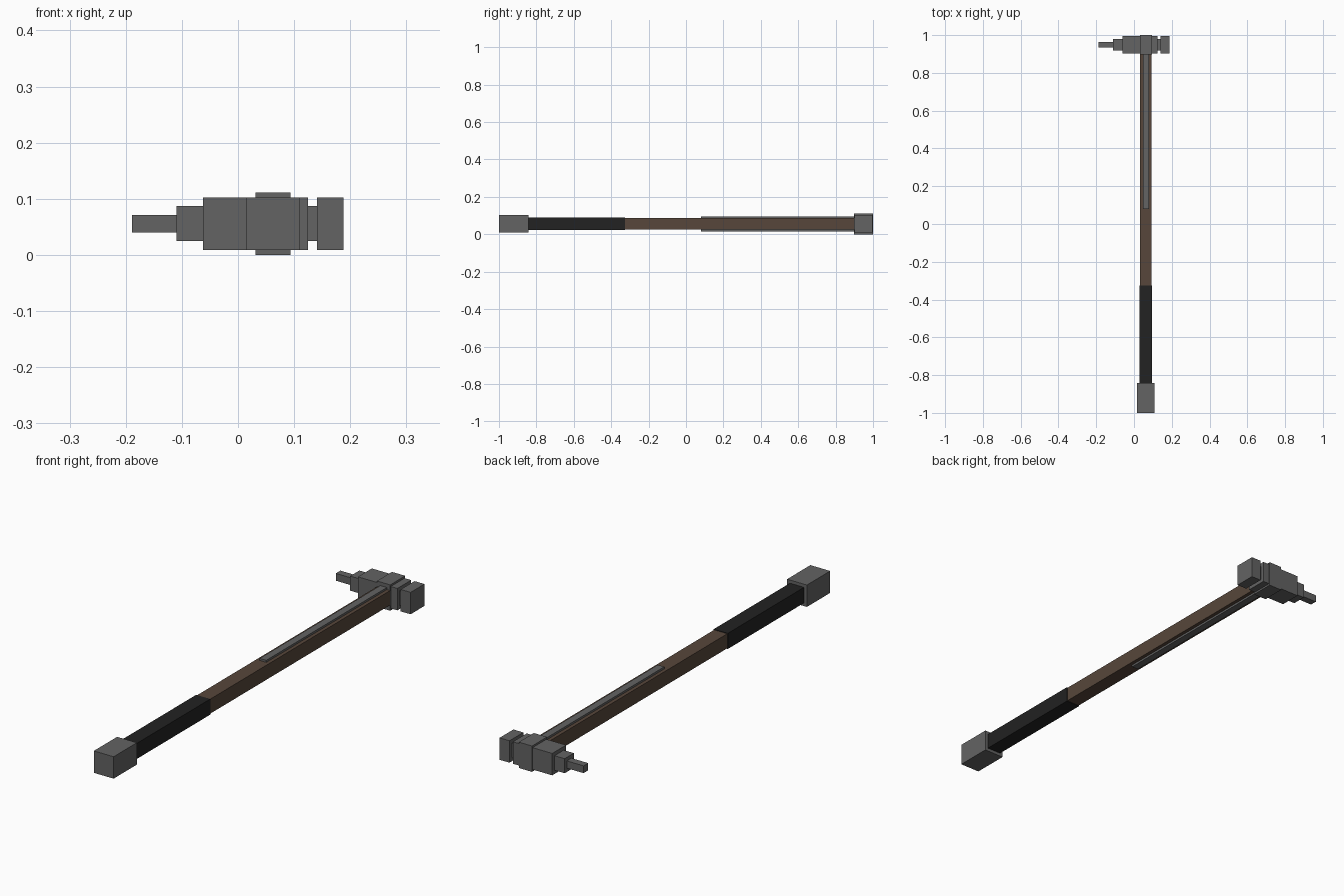
import bpy

if "Cube" in bpy.data.objects:
    bpy.data.objects.remove(bpy.data.objects["Cube"])


def material(name, rgb):
    m = bpy.data.materials.new(name)
    m.diffuse_color = (*rgb, 1.0)
    m.use_nodes = True
    m.node_tree.nodes["Principled BSDF"].inputs["Base Color"].default_value = m.diffuse_color
    return m


steel = material("dark_steel", (0.125, 0.125, 0.125))
wood = material("brown_wood", (0.095, 0.062, 0.043))
leather = material("black_leather", (0.016, 0.016, 0.016))

AXIS_X, HEAD_Y, AXIS_Z = 0.0625, 0.949, 0.0555


def box(name, xr, yr, zr, mat):
    """Box given by its (min, max) range on each axis."""
    ranges = (xr, yr, zr)
    bpy.ops.mesh.primitive_cube_add(size=1, location=[sum(r) / 2 for r in ranges])
    ob = bpy.context.object
    ob.name = name
    ob.scale = [r[1] - r[0] for r in ranges]
    bpy.ops.object.transform_apply(location=False, rotation=False, scale=True)
    ob.data.materials.append(mat)
    return ob


def around(centre, half):
    return (centre - half, centre + half)


# Handle: square bars running along y
for name, y0, y1, half, mat in (
    ("pommel", -1.0, -0.842, 0.047, steel),
    ("grip", -0.842, -0.325, 0.0335, leather),
    ("shaft", -0.325, 0.91, 0.0312, wood),
):
    box(name, around(AXIS_X, half), (y0, y1), around(AXIS_Z, half), mat)

# Head: square blocks running along x, from spike to hammer face
for name, x0, x1, half in (
    ("spike_tip", -0.189, -0.110, 0.0156),
    ("spike_base", -0.110, -0.062, 0.0312),
    ("head_block", -0.062, 0.125, 0.047),
    ("hammer_neck", 0.125, 0.141, 0.0312),
    ("hammer_face", 0.141, 0.188, 0.047),
):
    box(name, (x0, x1), around(HEAD_Y, half), around(AXIS_Z, half), steel)

# Collar wrapped around the head
box("collar", around(AXIS_X, 0.0315), (0.898, 1.0), (0.0, 0.111), steel)

# Metal strips on the top and bottom of the shaft
for name, side in (("top_strip", 1), ("bottom_strip", -1)):
    zr = sorted((AXIS_Z + side * 0.0312, AXIS_Z + side * 0.0400))
    box(name, around(AXIS_X, 0.0156), (0.08, 0.91), zr, steel)
